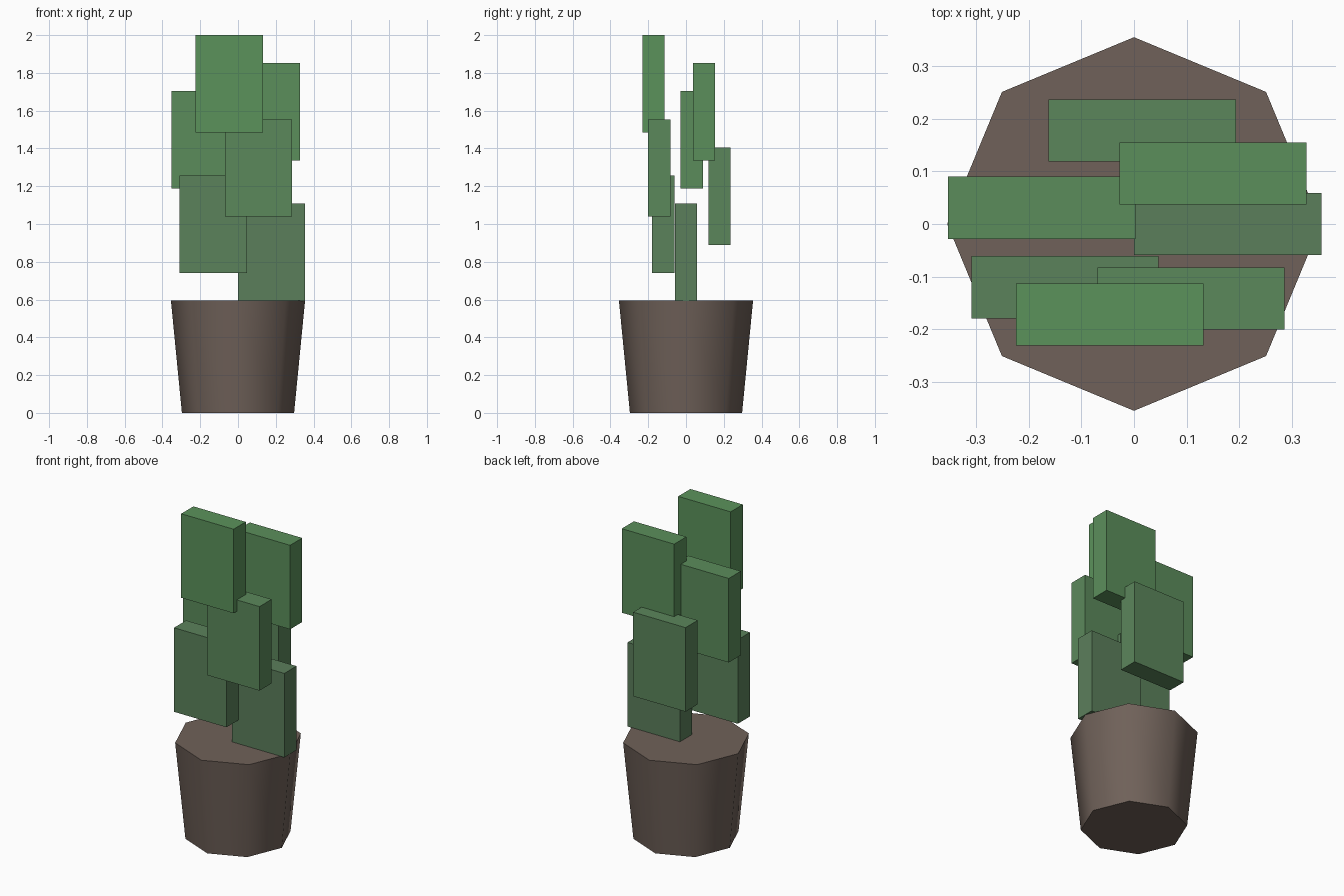
import bpy, math

if "Cube" in bpy.data.objects:
    bpy.data.objects.remove(bpy.data.objects["Cube"])

def paint(obj, rgb):
    mat = bpy.data.materials.new(obj.name + "_colour")
    mat.diffuse_color = (*rgb, 1)
    mat.use_nodes = True
    mat.node_tree.nodes["Principled BSDF"].inputs["Base Color"].default_value = mat.diffuse_color
    obj.data.materials.append(mat)

# Tapered eight-sided pot, smooth walls with sharp rims
POT_H = 0.594
bpy.ops.mesh.primitive_cone_add(vertices=8, radius1=0.297, radius2=0.355,
                                depth=POT_H, location=(0, 0, POT_H / 2))
pot = bpy.context.object
pot.name = "pot"
bpy.ops.object.shade_smooth_by_angle(angle=math.radians(60))
paint(pot, (0.16, 0.12, 0.10))

# Seven block leaves spiralling upward by the golden angle
COUNT, RADIUS, STEP = 7, 0.178, 0.1485
LEAF = (0.356, 0.118, 0.516)
for i in range(COUNT):
    a = math.radians(-137.5 * i)
    bpy.ops.mesh.primitive_cube_add(size=1, location=(
        RADIUS * math.cos(a), RADIUS * math.sin(a), 0.851 + STEP * i))
    leaf = bpy.context.object
    leaf.name = f"leaf_{i + 1}"
    leaf.scale = LEAF
    bpy.ops.object.transform_apply(location=False, rotation=False, scale=True)
    paint(leaf, (0.105, 0.21 + 0.013 * i, 0.105))
